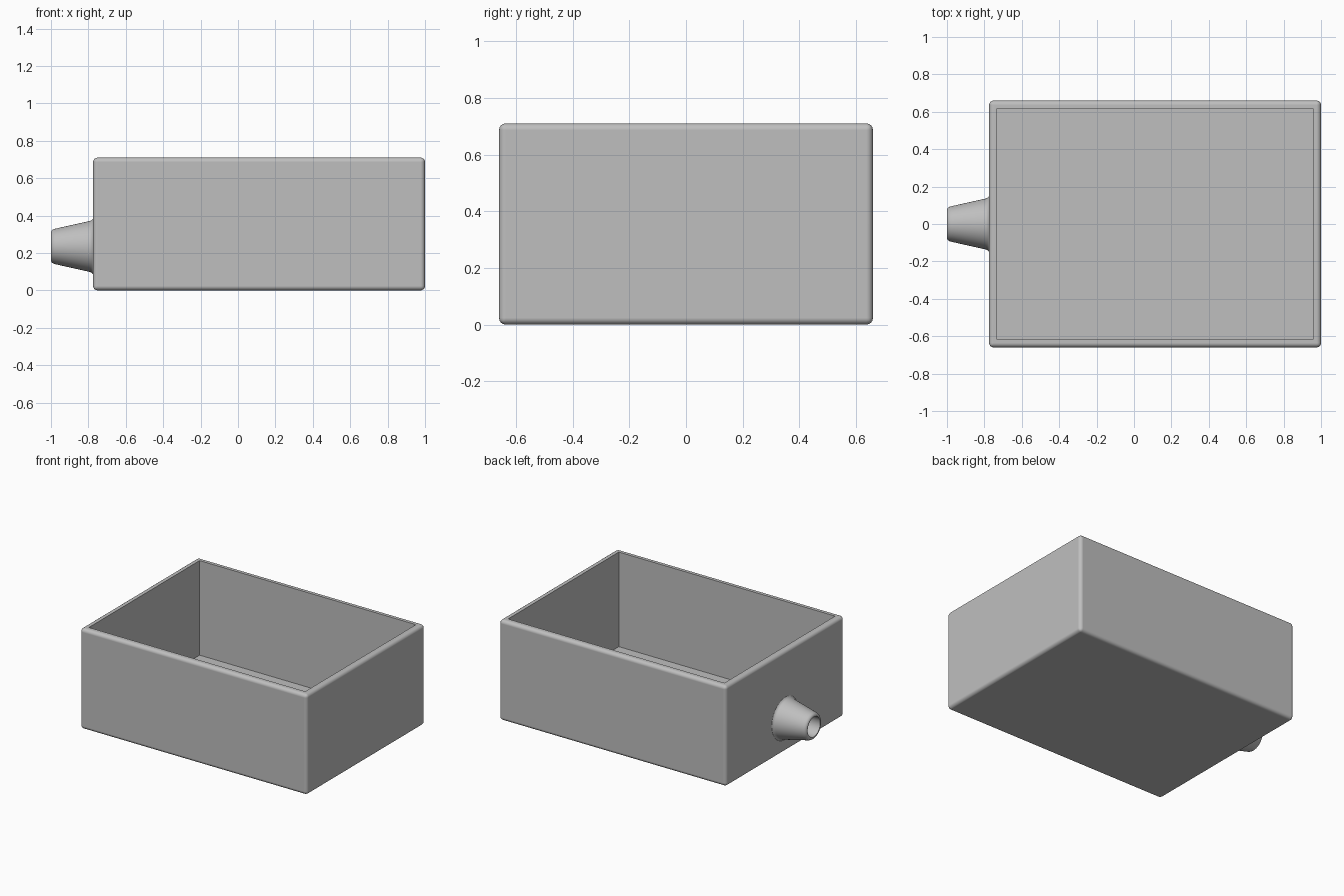
import bpy, bmesh, math
from mathutils import Matrix, Vector

if "Cube" in bpy.data.objects:
    bpy.data.objects.remove(bpy.data.objects["Cube"], do_unlink=True)

# Overall dimensions
X0, X1, HALF_Y, HEIGHT = -0.775, 1.0, 0.66, 0.71
WALL, ROUND = 0.042, 0.024
SPOUT_Z, BORE, SEGMENTS = 0.235, 0.07, 64

grey = bpy.data.materials.new("plain grey")
grey.use_nodes = True
colour = (0.52, 0.52, 0.52, 1)
grey.diffuse_color = colour
grey.node_tree.nodes["Principled BSDF"].inputs["Base Color"].default_value = colour


def make_object(name, bm):
    bmesh.ops.recalc_face_normals(bm, faces=bm.faces)
    mesh = bpy.data.meshes.new(name)
    bm.to_mesh(mesh)
    bm.free()
    mesh.materials.append(grey)
    obj = bpy.data.objects.new(name, mesh)
    bpy.context.collection.objects.link(obj)
    return obj


def block(name, low, high):
    low, high = Vector(low), Vector(high)
    bm = bmesh.new()
    bmesh.ops.create_cube(bm, size=1, matrix=Matrix.Translation((low + high) / 2)
                          @ Matrix.Diagonal((*(high - low), 1)))
    return make_object(name, bm)


def activate(obj):
    bpy.ops.object.select_all(action="DESELECT")
    obj.select_set(True)
    bpy.context.view_layer.objects.active = obj


def lathe_x(name, profile):
    """Spin (x, radius) points about the spout axis."""
    bm = bmesh.new()
    verts = [bm.verts.new((x, 0, SPOUT_Z + r)) for x, r in profile]
    edges = [bm.edges.new(pair) for pair in zip(verts, verts[1:])]
    bmesh.ops.spin(bm, geom=verts + edges, cent=(0, 0, SPOUT_Z), axis=(1, 0, 0),
                   angle=math.tau, steps=SEGMENTS)
    bmesh.ops.remove_doubles(bm, verts=bm.verts, dist=1e-5)
    return make_object(name, bm)


# Open box with rounded outer edges
box = block("open_box", (X0, -HALF_Y, 0), (X1, HALF_Y, HEIGHT))
bevel = box.modifiers.new("rounded edges", "BEVEL")
bevel.width, bevel.segments = ROUND, 4

# Cavity and spout hole cut through the wall
cavity = block("cavity_cutter", (X0 + WALL, -HALF_Y + WALL, WALL),
               (X1 - WALL, HALF_Y - WALL, HEIGHT + 0.2))
hole = lathe_x("hole_cutter", [(X0 - 0.1, 0), (X0 - 0.1, BORE),
                               (X0 + 0.1, BORE), (X0 + 0.1, 0)])
for cutter in (cavity, hole):
    cutter.hide_render = True
    cut = box.modifiers.new("cut", "BOOLEAN")
    cut.operation, cut.solver, cut.object = "DIFFERENCE", "EXACT", cutter
activate(box)
for modifier in list(box.modifiers):
    bpy.ops.object.modifier_apply(modifier=modifier.name)
for cutter in (cavity, hole):
    bpy.data.objects.remove(cutter, do_unlink=True)

# Tapered hollow spout: flared foot, cone, rounded lip, straight bore
flare = [(X0, 0.15), (X0 - 0.004, 0.144), (X0 - 0.01, 0.139), (X0 - 0.018, 0.136)]
lip = [(-0.972, 0.096), (-0.984, 0.093), (-0.993, 0.088), (-0.998, 0.082), (-1, 0.076)]
spout = lathe_x("spout", flare + lip + [(-1, BORE), (X0, BORE)])

# Smooth shading with crisp corners and flat panels
for obj in (box, spout):
    activate(obj)
    bpy.ops.object.shade_smooth_by_angle(angle=math.radians(35))
    weighted = obj.modifiers.new("flat panels", "WEIGHTED_NORMAL")
    weighted.keep_sharp = True
